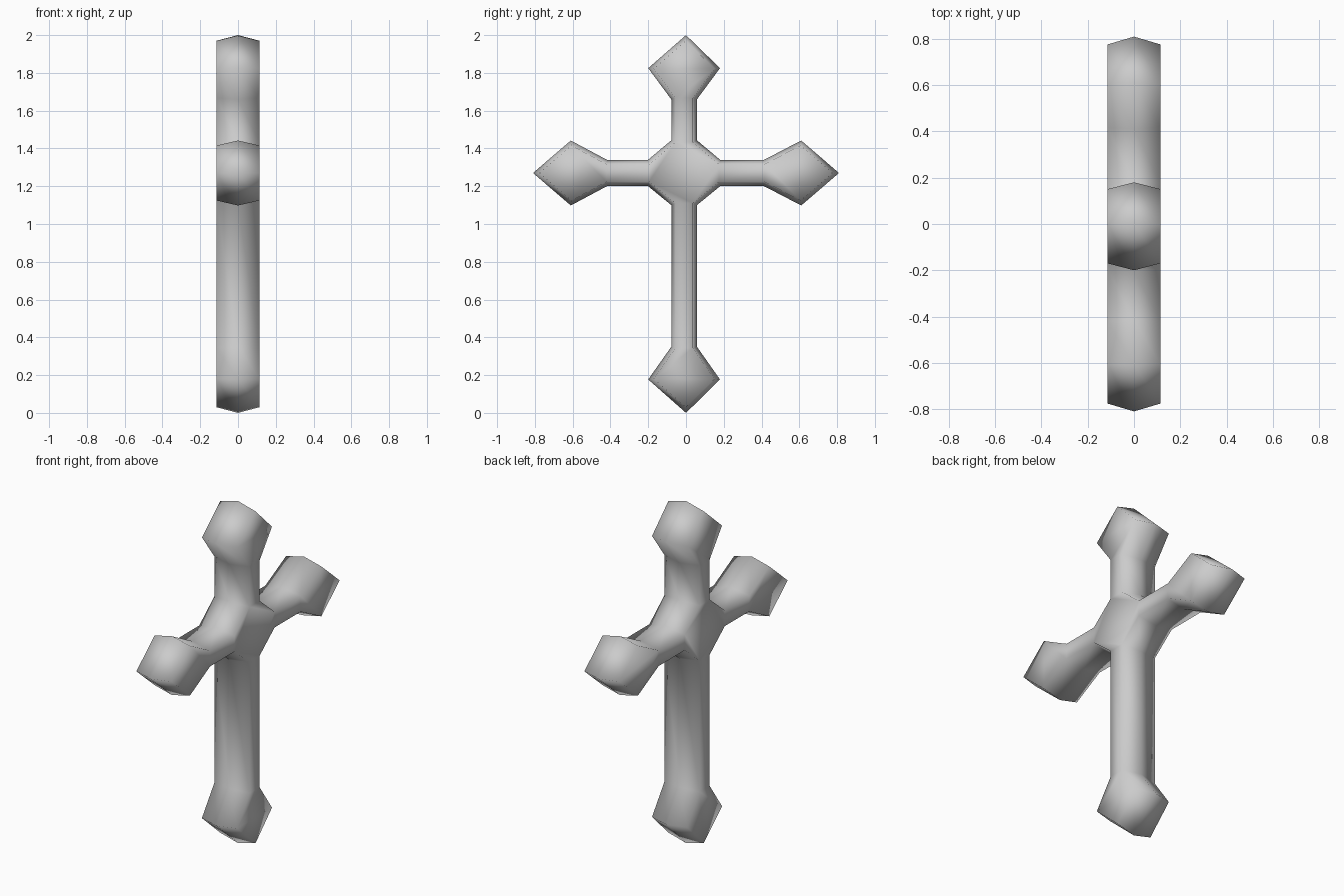
import bpy
import bmesh
from mathutils import Vector

if "Cube" in bpy.data.objects:
    bpy.data.objects.remove(bpy.data.objects["Cube"])

HALF = 0.114      # half thickness along x
INSET = 0.022     # how far the flat faces sit inside the middle ridge
CY, CZ = -0.01, 1.27


def arm(direction, base, neck, shoulder, tip):
    """Outline of one arm: base, neck, diamond shoulder, tip and back (counter-clockwise)."""
    d = Vector(direction)
    s = Vector((-d.y, d.x))
    steps = [(base, -0.068), (neck, -0.068), (shoulder, -0.19), (tip, 0),
             (shoulder, 0.19), (neck, 0.068), (base, 0.068)]
    # horizontal arms have slightly flatter diamonds
    k = 0.172 / 0.19 if d.x else 1.0
    return [Vector((CY, CZ)) + d * a + s * (b * k if abs(b) > 0.1 else b) for a, b in steps]


def inset(points, dist):
    """Move every outline corner inwards along its mitre."""
    out = []
    n = len(points)
    for i, p in enumerate(points):
        e1 = (p - points[i - 1]).normalized()
        e2 = (points[(i + 1) % n] - p).normalized()
        n1, n2 = Vector((-e1.y, e1.x)), Vector((-e2.y, e2.x))
        out.append(p + (n1 + n2) * dist / (1 + n1.dot(n2)))
    return out


# Cross outline in the y-z plane
outline = (arm((1, 0), 0.193, 0.42, 0.62, 0.82)
           + arm((0, 1), 0.173, 0.39, 0.555, 0.73)
           + arm((-1, 0), 0.193, 0.405, 0.60, 0.80)
           + arm((0, -1), 0.17, 0.92, 1.093, 1.27))
for i in (10, 24):
    outline[i].x = 0.0

bm = bmesh.new()
small = inset(outline, INSET)
rings = [[bm.verts.new((x, p.x, p.y)) for p in pts]
         for x, pts in ((-HALF, small), (0, outline), (HALF, small))]
n = len(outline)

# Bevelled rim meeting in a ridge at mid thickness
for a, b in zip(rings, rings[1:]):
    for i in range(n):
        j = (i + 1) % n
        bm.faces.new((a[i], a[j], b[j], b[i]))

# Flat faces: hub, four bars and four diamond ends
for ring in (rings[0], rings[2]):
    bm.faces.new([ring[7 * k + c] for k in range(4) for c in (0, 6)])
    for k in range(4):
        v = ring[7 * k:7 * k + 7]
        bm.faces.new((v[0], v[1], v[5], v[6]))
        bm.faces.new(v[1:6])

bmesh.ops.recalc_face_normals(bm, faces=bm.faces)
for f in bm.faces:
    f.smooth = True
mesh = bpy.data.meshes.new("cross")
bm.to_mesh(mesh)
bm.free()
cross = bpy.data.objects.new("cross", mesh)
bpy.context.collection.objects.link(cross)
